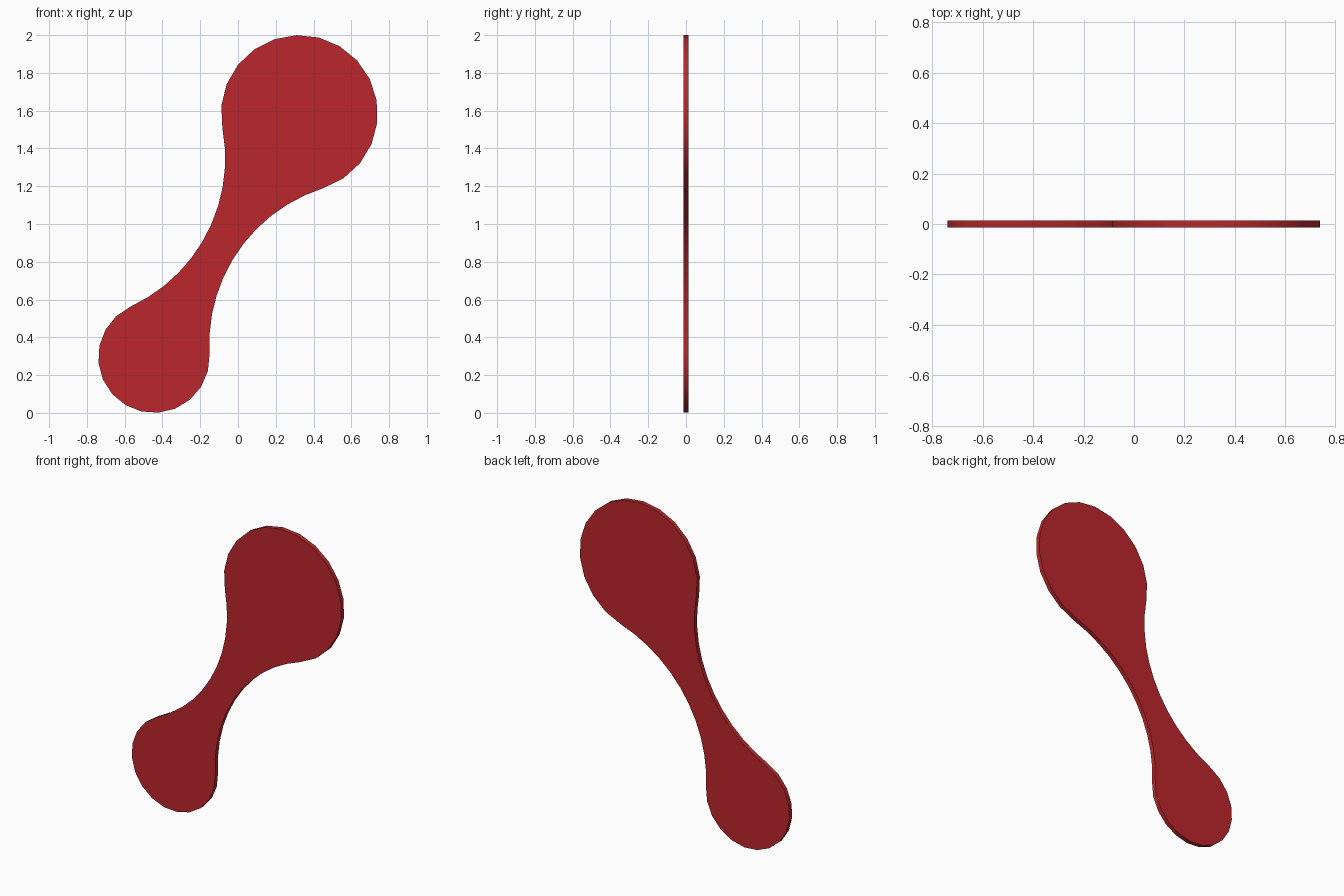
import bpy, bmesh, math
from mathutils import Vector

if "Cube" in bpy.data.objects:
    bpy.data.objects.remove(bpy.data.objects["Cube"])

BIG, BIG_R = Vector((0.325, 1.585)), 0.415
SMALL, SMALL_R = Vector((-0.445, 0.295)), 0.295
NECK_R = 0.865
HALF = 0.014  # half thickness


def arc(center, radius, start, end, steps):
    """Points along an arc, leaving out the last one."""
    return [center + radius * Vector((math.cos(a), math.sin(a)))
            for a in (start + (end - start) * i / steps for i in range(steps))]


def angle(v):
    return math.atan2(v.y, v.x)


def ccw(a, b):
    """Angle b, raised to follow a counter-clockwise."""
    return a + (b - a) % math.tau


# Centres of the two neck arcs that touch both discs
axis = SMALL - BIG
d = axis.length
u = axis / d
n = Vector((u.y, -u.x))
along = (d * d + (BIG_R + NECK_R) ** 2 - (SMALL_R + NECK_R) ** 2) / (2 * d)
side = math.sqrt((BIG_R + NECK_R) ** 2 - along ** 2)
left, right = BIG + u * along + n * side, BIG + u * along - n * side
if left.x > right.x:
    left, right = right, left

# Outline: big disc, left neck, small disc, right neck
b0 = angle(right - BIG)
s0 = angle(left - SMALL)
l0, r0 = angle(BIG - left), angle(SMALL - right)
outline = arc(BIG, BIG_R, b0, ccw(b0, angle(left - BIG)), 16)
outline += arc(left, NECK_R, l0, l0 - (l0 - angle(SMALL - left)) % math.tau, 11)
outline += arc(SMALL, SMALL_R, s0, ccw(s0, angle(right - SMALL)), 14)
outline += arc(right, NECK_R, r0, r0 - (r0 - angle(BIG - right)) % math.tau, 11)

# Thin plate
bm = bmesh.new()
face = bm.faces.new([bm.verts.new((p.x, -HALF, p.y)) for p in outline])
result = bmesh.ops.extrude_face_region(bm, geom=[face], use_keep_orig=True)
new_verts = [g for g in result["geom"] if isinstance(g, bmesh.types.BMVert)]
bmesh.ops.translate(bm, verts=new_verts, vec=(0, 2 * HALF, 0))
bmesh.ops.recalc_face_normals(bm, faces=bm.faces)
mesh = bpy.data.meshes.new("dumbbell_plate")
bm.to_mesh(mesh)
bm.free()
plate = bpy.data.objects.new("dumbbell_plate", mesh)
bpy.context.collection.objects.link(plate)

red = bpy.data.materials.new("red")
red.diffuse_color = (0.50, 0.02, 0.025, 1)
red.use_nodes = True
red.node_tree.nodes["Principled BSDF"].inputs["Base Color"].default_value = red.diffuse_color
mesh.materials.append(red)

bpy.context.view_layer.objects.active = plate
plate.select_set(True)
bpy.ops.object.shade_smooth_by_angle(angle=math.radians(30))
